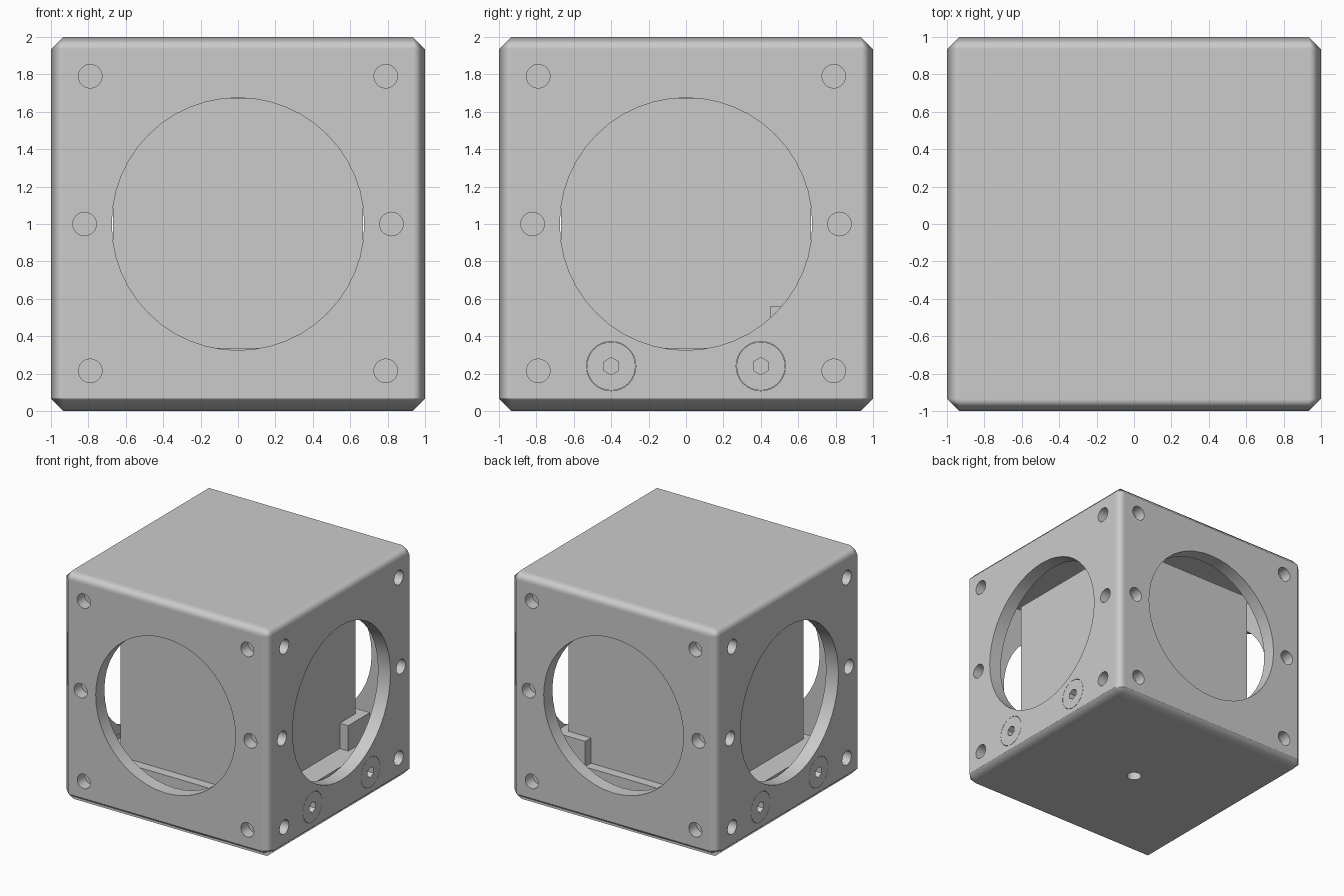
import bpy, bmesh
from math import pi, radians
from mathutils import Matrix, Vector

if "Cube" in bpy.data.objects:
    bpy.data.objects.remove(bpy.data.objects["Cube"])

CH = 0.065       # edge chamfer
SPLIT = 0.07     # top of the bottom plate
BORE = 0.675     # side window radius


def finish(name, bm, smooth=True):
    bmesh.ops.recalc_face_normals(bm, faces=bm.faces[:])
    mesh = bpy.data.meshes.new(name)
    bm.to_mesh(mesh)
    bm.free()
    ob = bpy.data.objects.new(name, mesh)
    bpy.context.collection.objects.link(ob)
    return ob


def add_box(bm, lo, hi):
    lo, hi = Vector(lo), Vector(hi)
    m = Matrix.Translation((lo + hi) / 2) @ Matrix.Diagonal((*(hi - lo), 1))
    bmesh.ops.create_cube(bm, size=1, matrix=m)


def add_cyl(bm, centre, axis, r, depth, seg=24):
    rot = Vector(axis).to_track_quat('Z', 'Y').to_matrix().to_4x4()
    bmesh.ops.create_cone(bm, cap_ends=True, segments=seg, radius1=r, radius2=r,
                          depth=depth, matrix=Matrix.Translation(centre) @ rot)


def box(name, lo, hi):
    bm = bmesh.new()
    add_box(bm, lo, hi)
    return finish(name, bm)


def shell_part(name, keep_upper):
    # Chamfered cube, cut at the plate joint and capped
    bm = bmesh.new()
    add_box(bm, (-1, -1, 0), (1, 1, 2))
    bmesh.ops.bevel(bm, geom=bm.edges[:], offset=CH, segments=1, affect='EDGES')
    res = bmesh.ops.bisect_plane(bm, geom=bm.verts[:] + bm.edges[:] + bm.faces[:],
                                 plane_co=(0, 0, SPLIT), plane_no=(0, 0, 1),
                                 clear_inner=keep_upper, clear_outer=not keep_upper)
    rim = [e for e in res['geom_cut'] if isinstance(e, bmesh.types.BMEdge)]
    bmesh.ops.edgeloop_fill(bm, edges=rim)
    return finish(name, bm)


def cut(ob, cutters):
    for c in cutters:
        mod = ob.modifiers.new('cut', 'BOOLEAN')
        mod.operation = 'DIFFERENCE'
        mod.solver = 'EXACT'
        mod.object = c
        c.hide_render = True
        c.hide_viewport = True
    # bake the cuts, then drop the cutters
    dg = bpy.context.evaluated_depsgraph_get()
    mesh = bpy.data.meshes.new_from_object(ob.evaluated_get(dg))
    ob.modifiers.clear()
    ob.data = mesh
    for c in cutters:
        bpy.data.objects.remove(c)


def smooth(ob, angle=50):
    bpy.ops.object.select_all(action='DESELECT')
    ob.select_set(True)
    bpy.context.view_layer.objects.active = ob
    bpy.ops.object.shade_smooth_by_angle(angle=radians(angle))
    mod = ob.modifiers.new('weighted', 'WEIGHTED_NORMAL')
    mod.keep_sharp = True
    mod.weight = 100


DIRS = [Matrix.Rotation(i * pi / 2, 3, 'Z') for i in range(4)]

# Housing: hollow cube with four round windows
housing = shell_part('housing', True)
cavity = box('cavity_cutter', (-0.88, -0.88, -0.1), (0.88, 0.88, 1.8))
windows = []
for i, axis in enumerate([(1, 0, 0), (0, 1, 0)]):
    bm = bmesh.new()
    add_cyl(bm, (0, 0, 1), axis, BORE, 2.4, 48)
    windows.append(finish('window_cutter', bm))

# Blind rod holes, six on each side
bm = bmesh.new()
for rot in DIRS:
    for x, z in [(0.79, 0.215), (0.79, 1.79), (0.82, 1.0)]:
        for s in (-1, 1):
            add_cyl(bm, rot @ Vector((s * x, -1, z)), rot @ Vector((0, 1, 0)), 0.063, 0.2)
rod_holes = finish('rod_hole_cutter', bm)

# Screw recesses on the left and right sides
bm = bmesh.new()
for sx in (-1, 1):
    for y in (-0.4, 0.4):
        add_cyl(bm, (sx, y, 0.24), (1, 0, 0), 0.132, 0.4, 32)
recesses = finish('screw_recess_cutter', bm)
cut(housing, [cavity] + windows + [rod_holes, recesses])
smooth(housing)

# Bottom plate with a central mounting hole
plate = shell_part('bottom_plate', False)
bm = bmesh.new()
add_cyl(bm, (0, 0, 0), (0, 0, 1), 0.06, 0.6)
cut(plate, [finish('mount_hole_cutter', bm)])
smooth(plate)

# Platform carrying the glass cube
platform = box('platform', (-0.87, -0.75, SPLIT), (0.87, 0.75, 0.338))
bm = bmesh.new()
add_cyl(bm, (0, 0, 0), (0, 0, 1), 0.06, 0.5)
for sx in (-1, 1):
    for y in (-0.4, 0.4):
        add_cyl(bm, (sx, y, 0.24), (1, 0, 0), 0.07, 0.6)
cut(platform, [finish('platform_hole_cutter', bm)])
smooth(platform, 30)

# Corner locator beside the glass cube
bm = bmesh.new()
add_box(bm, (0.669, 0.45, 0.338), (0.75, 0.75, 0.56))
add_box(bm, (0.45, 0.669, 0.338), (0.669, 0.75, 0.56))
finish('corner_locator', bm)

# Glass cube and the clamp pad above it
box('glass_cube', (-0.667, -0.667, 0.338), (0.667, 0.667, 1.671))
box('clamp_pad', (-0.25, -0.25, 1.671), (0.25, 0.25, 1.8))

# Countersunk socket screws
for sx, side in ((-1, 'left'), (1, 'right')):
    for y, place in ((-0.4, 'front'), (0.4, 'back')):
        bm = bmesh.new()
        add_cyl(bm, (sx * 0.94, y, 0.24), (1, 0, 0), 0.13, 0.12, 32)
        screw = finish(f'screw_{side}_{place}', bm)
        bm = bmesh.new()
        add_cyl(bm, (sx, y, 0.24), (1, 0, 0), 0.046, 0.14, 6)
        cut(screw, [finish('socket_cutter', bm)])
        smooth(screw, 30)
